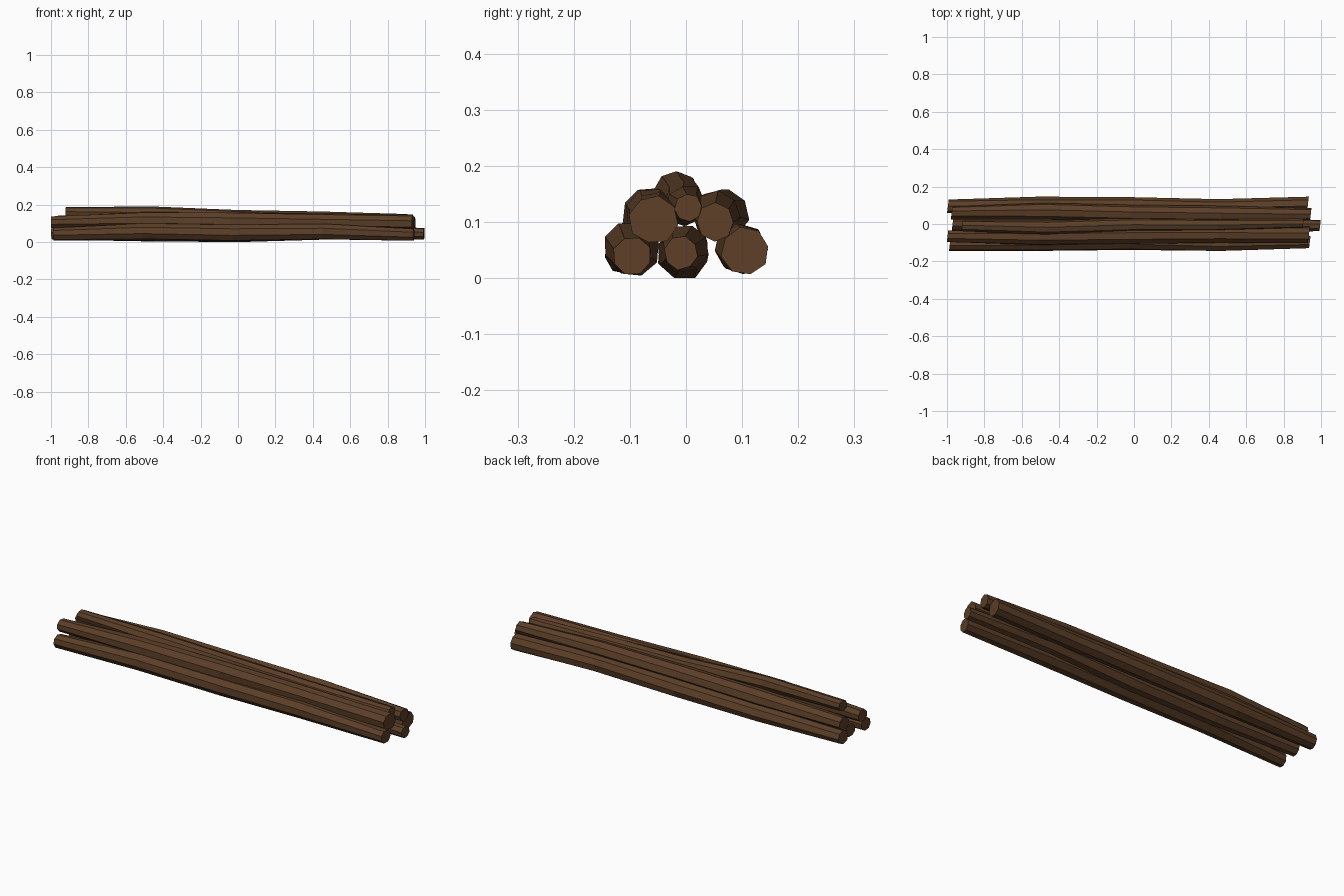
import bpy, bmesh, math, random

random.seed(4)
SIDES = 8

bark = bpy.data.materials.new("bark")
bark.diffuse_color = (0.107, 0.05, 0.021, 1)


def log(name, x0, x1, rings):
    """Crooked faceted log: rings are (y, z, radius) evenly spaced from x0 to x1."""
    bm = bmesh.new()
    loops = []
    spin = random.uniform(0, math.tau / SIDES)
    n = len(rings) - 1
    for i, (y, z, r) in enumerate(rings):
        x = x0 + (x1 - x0) * i / n
        loop = []
        for k in range(SIDES):
            a = math.tau * k / SIDES + spin + 0.06 * i
            rr = r * random.uniform(0.95, 1.05)
            loop.append(bm.verts.new((x + 0.12 * rr * math.cos(a),
                                      y + rr * math.cos(a),
                                      max(0, z + rr * math.sin(a)))))
        loops.append(loop)
    for a, b in zip(loops, loops[1:]):
        for k in range(SIDES):
            j = (k + 1) % SIDES
            bm.faces.new((a[k], a[j], b[j], b[k]))
    bm.faces.new(loops[0])
    bm.faces.new(loops[-1])
    bmesh.ops.recalc_face_normals(bm, faces=bm.faces)
    mesh = bpy.data.meshes.new(name)
    bm.to_mesh(mesh)
    bm.free()
    mesh.materials.append(bark)
    bpy.context.collection.objects.link(bpy.data.objects.new(name, mesh))


# Bottom row
log("bottom_front_log", -0.985, 0.94,
    [(-0.11, 0.043, 0.035), (-0.101, 0.056, 0.046), (-0.094, 0.05, 0.046),
     (-0.104, 0.056, 0.044), (-0.096, 0.04, 0.034)])
log("bottom_middle_log", -0.97, 0.995,
    [(0.0, 0.045, 0.036), (-0.008, 0.043, 0.043), (-0.005, 0.044, 0.047),
     (0.0, 0.054, 0.042), (-0.008, 0.045, 0.03)])
log("bottom_back_log", -0.995, 0.93,
    [(0.095, 0.05, 0.036), (0.1, 0.05, 0.045), (0.1, 0.052, 0.046),
     (0.092, 0.056, 0.043), (0.106, 0.048, 0.043)])

# Middle row
log("middle_front_log", -0.997, 0.935,
    [(-0.066, 0.105, 0.033), (-0.07, 0.118, 0.044), (-0.062, 0.114, 0.046),
     (-0.058, 0.11, 0.043), (-0.058, 0.104, 0.043)])
log("middle_back_log", -0.975, 0.945,
    [(0.06, 0.105, 0.035), (0.067, 0.113, 0.045), (0.058, 0.113, 0.044),
     (0.054, 0.112, 0.043), (0.052, 0.1, 0.034)])

# Top log
log("top_log", -0.92, 0.905,
    [(-0.01, 0.159, 0.029), (-0.02, 0.155, 0.037), (-0.004, 0.137, 0.036),
     (-0.004, 0.127, 0.035), (0.004, 0.126, 0.025)])
